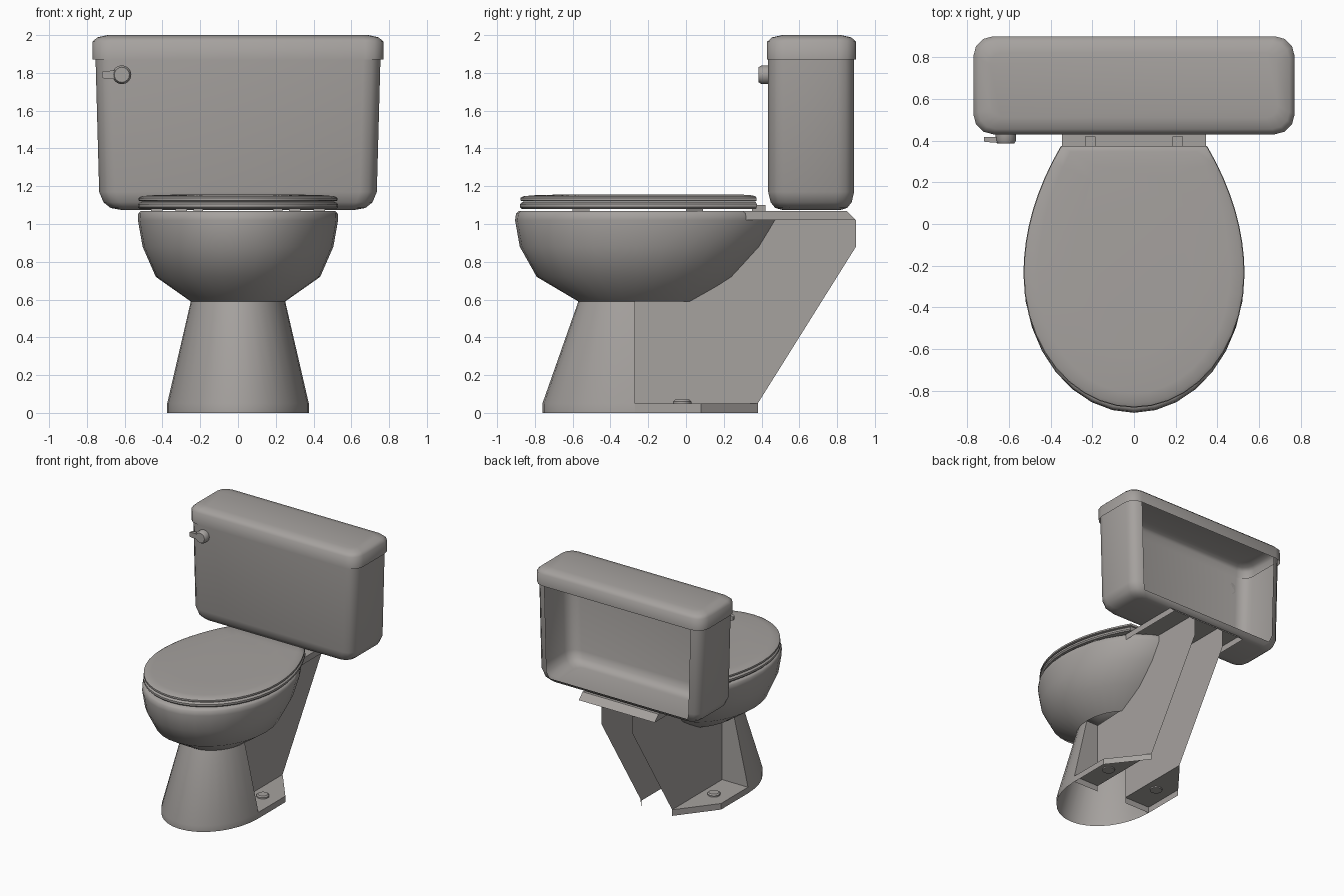
import bpy, bmesh, math

if "Cube" in bpy.data.objects:
    bpy.data.objects.remove(bpy.data.objects["Cube"])

mat = bpy.data.materials.new("warm grey ceramic")
mat.diffuse_color = (0.38, 0.36, 0.345, 1)
mat.use_nodes = True
mat.node_tree.nodes["Principled BSDF"].inputs["Base Color"].default_value = mat.diffuse_color


def finish(name, bm, angle=35):
    bmesh.ops.recalc_face_normals(bm, faces=bm.faces[:])
    me = bpy.data.meshes.new(name)
    bm.to_mesh(me)
    bm.free()
    ob = bpy.data.objects.new(name, me)
    bpy.context.collection.objects.link(ob)
    me.materials.append(mat)
    bpy.ops.object.select_all(action='DESELECT')
    ob.select_set(True)
    bpy.context.view_layer.objects.active = ob
    bpy.ops.object.shade_smooth_by_angle(angle=math.radians(angle))
    return ob


def loft(rings, closed=True, cap_start=False, cap_end=False, loop=False):
    """Skin a list of equal-length point rings."""
    bm = bmesh.new()
    vs = [[bm.verts.new(p) for p in r] for r in rings]
    n = len(vs[0])
    pairs = list(zip(vs, vs[1:])) + ([(vs[-1], vs[0])] if loop else [])
    for a, b in pairs:
        for i in range(n if closed else n - 1):
            j = (i + 1) % n
            bm.faces.new((a[i], a[j], b[j], b[i]))
    if cap_start:
        bm.faces.new(vs[0])
    if cap_end:
        bm.faces.new(vs[-1])
    return bm


def sheet(polys):
    """Separate flat polygons joined where they touch."""
    bm = bmesh.new()
    for p in polys:
        bm.faces.new([bm.verts.new(c) for c in p])
    bmesh.ops.remove_doubles(bm, verts=bm.verts[:], dist=0.0005)
    return bm


def rounded_rect(hx, y0, y1, r, z, seg=3):
    pts = []
    for k, (cx, cy) in enumerate(((hx - r, y1 - r), (r - hx, y1 - r),
                                  (r - hx, y0 + r), (hx - r, y0 + r))):
        for i in range(seg + 1):
            a = math.pi / 2 * (k + i / seg)
            pts.append((cx + r * math.cos(a), cy + r * math.sin(a), z))
    return pts


def egg(z, rx, front, back, c, n=32):
    """Ellipse with different front and back lengths."""
    pts = []
    for i in range(n):
        a = 2 * math.pi * i / n
        s = math.sin(a)
        pts.append((rx * math.cos(a), c + s * ((back - c) if s > 0 else (c - front)), z))
    return pts


def seat_outline(d, z, n=20, m=8):
    """Seat plan: round front, tapering sides, flat back; d is the inset."""
    rx, c, f, b = 0.53 - d, -0.24, -0.88 + d, 0.375 - d * 0.4
    pts = [(-rx * math.cos(math.pi * i / n),
            c - (c - f) * math.sin(math.pi * i / n), z) for i in range(n + 1)]
    side = [(rx * (1 - 0.34 * (i / m) ** 2), c + (b - c) * i / m, z)
            for i in range(1, m + 1)]
    return pts + side + [(-x, y, zz) for x, y, zz in reversed(side)]


def cylinder(name, x, y, z, r, h, axis='Z', top=0.8, seg=16):
    prof = [(r, -h / 2), (r, h * 0.2), (r * top, h / 2)]
    rings = []
    for rr, t in prof:
        ring = []
        for i in range(seg):
            u, v = rr * math.cos(2 * math.pi * i / seg), rr * math.sin(2 * math.pi * i / seg)
            ring.append((x + u, y + v, z + t) if axis == 'Z' else (x + u, y - t, z + v))
        rings.append(ring)
    return finish(name, loft(rings, cap_start=True, cap_end=True))


def box(name, x0, x1, y0, y1, z0, z1):
    rings = [[(x0, y0, z), (x1, y0, z), (x1, y1, z), (x0, y1, z)] for z in (z0, z1)]
    return finish(name, loft(rings, cap_start=True, cap_end=True))


# Tank: shell with open top and open back
tank = loft([rounded_rect(hx, y0, y1, r, z) for hx, y0, y1, r, z in (
    (0.755, 0.435, 0.89, 0.09, 1.90), (0.735, 0.435, 0.89, 0.09, 1.17),
    (0.712, 0.448, 0.877, 0.085, 1.115), (0.675, 0.472, 0.853, 0.075, 1.085),
    (0.62, 0.51, 0.82, 0.06, 1.075))], cap_end=True)
bmesh.ops.recalc_face_normals(tank, faces=tank.faces[:])
bmesh.ops.delete(tank, geom=[f for f in tank.faces if f.calc_center_median().y > 0.8
                             and abs(f.normal.y) > 0.85 and abs(f.normal.x) < 0.1],
                 context='FACES')
finish("tank", tank, 50)

# Tank lid: rounded cover, open underneath
finish("tank_lid", loft([rounded_rect(0.77 - d, 0.43 + d, 0.90 - d, 0.095 - d * 0.5, z)
                         for d, z in ((0, 1.87), (0, 1.965), (0.025, 1.988), (0.08, 2.0))],
                        cap_end=True), 50)

# Flush lever
cylinder("lever_hub", -0.615, 0.41, 1.79, 0.05, 0.05, 'Y')
finish("lever_arm", loft([[(x, y, 1.79 - h), (x, y, 1.79 + h), (x, 0.418, 1.79 + h),
                           (x, 0.418, 1.79 - h)]
                          for x, y, h in ((-0.72, 0.397, 0.014), (-0.71, 0.393, 0.02),
                                          (-0.66, 0.39, 0.022), (-0.615, 0.388, 0.036))],
                         cap_start=True, cap_end=True))

# Bowl: outside, rim and inner basin
finish("bowl", loft([egg(*r) for r in (
    (0.59, 0.25, -0.57, 0.08, -0.27), (0.72, 0.435, -0.79, 0.27, -0.26),
    (0.88, 0.505, -0.88, 0.415, -0.25), (1.02, 0.53, -0.905, 0.50, -0.24),
    (1.055, 0.528, -0.90, 0.50, -0.24), (1.07, 0.515, -0.885, 0.49, -0.24),
    (1.07, 0.36, -0.70, 0.25, -0.24), (0.95, 0.35, -0.68, 0.22, -0.24),
    (0.75, 0.25, -0.5, 0.05, -0.24), (0.65, 0.12, -0.36, -0.1, -0.24))],
    cap_end=True), 50)

# Pedestal: half cone with flat returns at the back
def pedestal_ring(z, rx, ry, c=-0.27, n=16):
    arc = [(rx * math.cos(math.pi * i / n), c - ry * math.sin(math.pi * i / n), z)
           for i in range(n + 1)]
    return [(0.14, c, z)] + arc + [(-0.14, c, z)]


finish("pedestal", loft([pedestal_ring(0, 0.375, 0.49), pedestal_ring(0.05, 0.375, 0.49),
                         pedestal_ring(0.59, 0.25, 0.30)], closed=False))

# Shelf under the tank, open below
X = 0.345
finish("tank_shelf", sheet([
    [(-X, 0.3, 1.07), (X, 0.3, 1.07), (X, 0.85, 1.07), (-X, 0.85, 1.07)],
    [(-X, 0.85, 1.07), (X, 0.85, 1.07), (X, 0.90, 1.02), (-X, 0.90, 1.02)],
    *[[(s * X, 0.3, 1.07), (s * X, 0.85, 1.07), (s * X, 0.90, 1.02), (s * X, 0.3, 1.02)]
      for s in (-1, 1)]]))

# Mirrored parts
for side, s in (("left", -1), ("right", 1)):
    # Trapway side plate
    prof = ((-0.27, 0.05), (0.38, 0.05), (0.90, 0.88), (0.90, 1.02), (0.85, 1.07),
            (0.45, 1.07), (0.42, 1.0), (0.2, 0.73), (-0.02, 0.6), (-0.27, 0.59))
    finish(side + "_trapway_plate", sheet([[(s * 0.14, y, z) for y, z in prof]]))
    # Floor flange with skirt
    foot = [(0.14, -0.27), (0.375, -0.27), (0.375, 0.08), (0.14, 0.38)]
    polys = [[(s * x, y, 0.05) for x, y in foot]]
    for a, b in zip(foot[1:], foot[2:]):
        polys.append([(s * a[0], a[1], 0), (s * b[0], b[1], 0),
                      (s * b[0], b[1], 0.05), (s * a[0], a[1], 0.05)])
    finish(side + "_foot", sheet(polys))
    cylinder(side + "_bolt_cap", s * 0.24, -0.02, 0.055, 0.048, 0.03)
    # Seat hinge and bumpers
    box(side + "_hinge", s * 0.21 - 0.025, s * 0.21 + 0.025, 0.35, 0.42, 1.065, 1.10)
    box(side + "_front_bumper", s * 0.3 - 0.03, s * 0.3 + 0.03, -0.60, -0.51, 1.065, 1.09)
    box(side + "_rear_bumper", s * 0.43 - 0.03, s * 0.43 + 0.03, 0.0, 0.09, 1.065, 1.09)

# Seat ring
finish("seat", loft([seat_outline(d, z) for d, z in (
    (0.01, 1.08), (0, 1.09), (0, 1.105), (0.015, 1.117), (0.17, 1.117), (0.19, 1.1),
    (0.18, 1.08))], loop=True))

# Seat lid, slightly domed
finish("seat_lid", loft([seat_outline(d, z) for d, z in (
    (0.02, 1.12), (0.003, 1.124), (0.003, 1.138), (0.02, 1.147), (0.07, 1.152),
    (0.25, 1.157))], cap_start=True, cap_end=True), 50)
